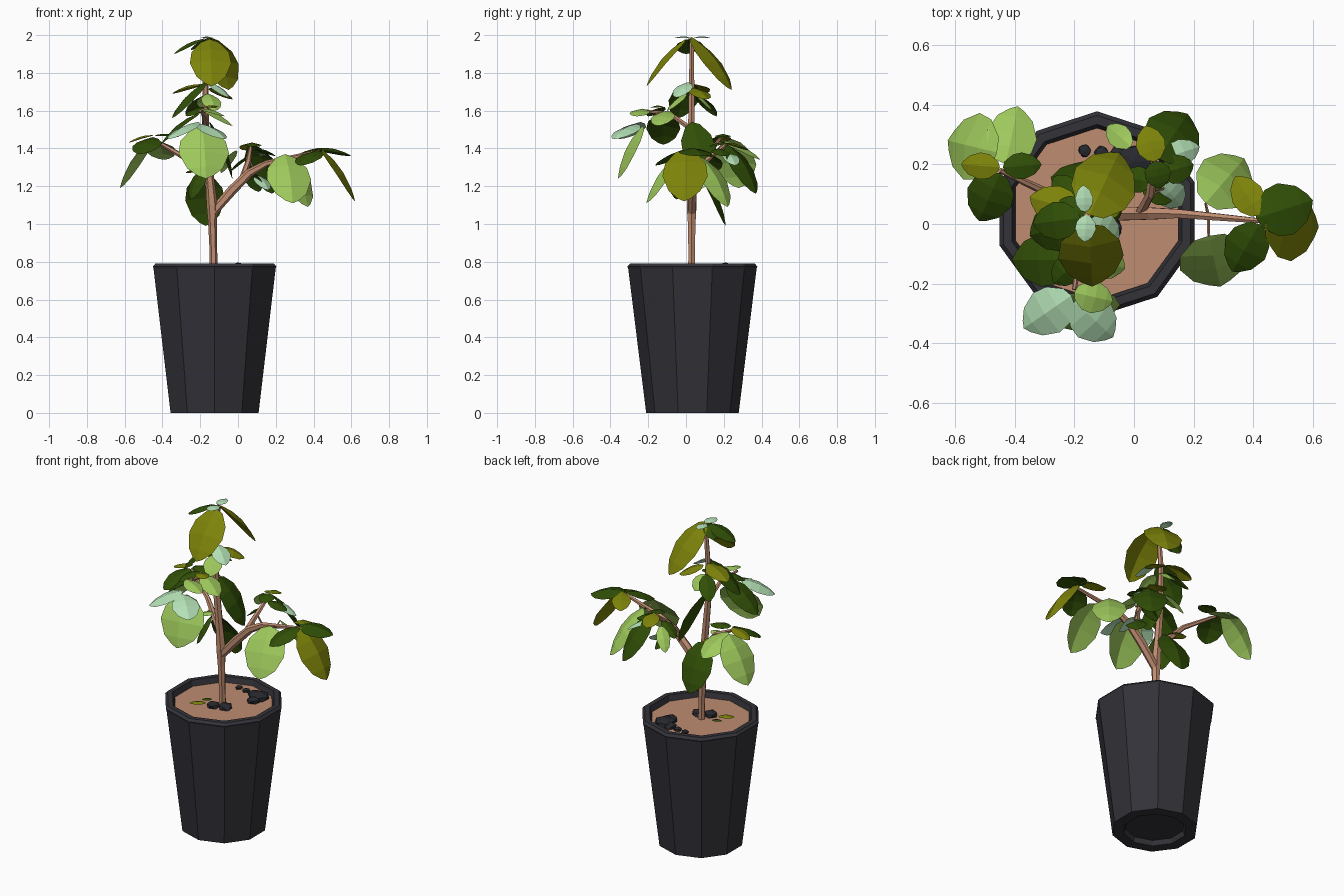
import bpy, bmesh, math, random
from mathutils import Vector, Matrix

random.seed(4)


def mat(name, hexcode):
    lin = [(int(hexcode[i:i + 2], 16) / 255) ** 2.2 for i in (0, 2, 4)]
    m = bpy.data.materials.new(name)
    m.diffuse_color = (*lin, 1)
    return m


DARK, OLIVE = mat("dark green", "34500f"), mat("olive", "7c8212")
LIGHT, PALE = mat("light green", "9cc75c"), mat("pale green", "b2dfb4")
BROWN, POT = mat("brown", "bd8b70"), mat("charcoal", "36353b")
ROCK = mat("rock grey", "2c2d33")


def finish(bm, name, material):
    me = bpy.data.meshes.new(name)
    bm.to_mesh(me)
    bm.free()
    ob = bpy.data.objects.new(name, me)
    me.materials.append(material)
    bpy.context.collection.objects.link(ob)
    return ob


def skin(bm, rings, caps=True):
    """Bridge equal vertex rings with quads and close the ends."""
    vs = [[bm.verts.new(p) for p in r] for r in rings]
    n = len(vs[0])
    for a, b in zip(vs, vs[1:]):
        for i in range(n):
            bm.faces.new((a[i], a[(i + 1) % n], b[(i + 1) % n], b[i]))
    if caps:
        bm.faces.new(vs[0][::-1])
        bm.faces.new(vs[-1])
    bmesh.ops.recalc_face_normals(bm, faces=bm.faces)


CX, CY = -0.124, 0.034


def ring(r, z, n=10):
    return [(CX + r * math.cos(math.pi / 2 + 2 * math.pi * i / n),
             CY + r * math.sin(math.pi / 2 + 2 * math.pi * i / n), z) for i in range(n)]


def branch(name, pts, sides=6):
    """Tapered tube; each point is x, y, z, radius."""
    P = [Vector(p[:3]) for p in pts]
    rings = []
    for i, p in enumerate(P):
        d = (P[min(i + 1, len(P) - 1)] - P[max(i - 1, 0)]).normalized()
        q = Vector((0, 0, 1)).rotation_difference(d)
        rings.append([p + q @ Vector((pts[i][3] * math.cos(a), pts[i][3] * math.sin(a), 0))
                      for a in (2 * math.pi * k / sides for k in range(sides))])
    bm = bmesh.new()
    skin(bm, rings)
    finish(bm, name, BROWN)


PROFILE = [(0.06, 0.22), (0.28, 0.45), (0.52, 0.5), (0.8, 0.35), (0.94, 0.15)]


def leaf(name, base, tip, width, material, roll=0.0):
    """Arched leaf folded along its midrib; roll turns it about its length."""
    a, b = Vector(base), Vector(tip)
    d = b - a
    side = Matrix.Rotation(roll, 3, d) @ d.cross(Vector((0, 0, 1))).normalized()
    n = side.cross(d).normalized()
    L = d.length
    bm = bmesh.new()
    start, end = bm.verts.new(a), bm.verts.new(b)
    rows = []
    for t, w in PROFILE:
        c = a + d * t + n * (0.36 * L * t * (1 - t))
        off = side * (w * width)
        drop = n * (w * width * 0.25)
        rows.append([bm.verts.new(p) for p in (c - off - drop, c, c + off - drop)])
    for k in (0, 1):
        bm.faces.new((start, rows[0][k + 1], rows[0][k]))
        for r, s in zip(rows, rows[1:]):
            bm.faces.new((r[k], r[k + 1], s[k + 1], s[k]))
        bm.faces.new((rows[-1][k], rows[-1][k + 1], end))
    bmesh.ops.recalc_face_normals(bm, faces=bm.faces)
    finish(bm, name, material)


# pot with hollow foot and inset rim
bm = bmesh.new()
skin(bm, [ring(0.17, 0.03), ring(0.18, 0), ring(0.245, 0), ring(0.34, 0.765), ring(0.344, 0.775),
          ring(0.33, 0.79), ring(0.3, 0.79), ring(0.285, 0.74)])
finish(bm, "pot", POT)

# soil
bm = bmesh.new()
skin(bm, [ring(0.28, 0.735), ring(0.288, 0.757)])
finish(bm, "soil", BROWN)

# rocks on the soil
for x, y, r in ((0.0, 0.21, 0.068), (0.0, 0.15, 0.045), (-0.165, 0.245, 0.024), (-0.11, 0.24, 0.026),
                (-0.15, -0.03, 0.045), (-0.08, -0.01, 0.047), (-0.05, 0.23, 0.04)):
    bm = bmesh.new()
    bmesh.ops.create_icosphere(bm, subdivisions=1, radius=r)
    for v in bm.verts:
        v.co = Vector((v.co.x, v.co.y, v.co.z * 0.5)) * random.uniform(0.85, 1.1) + Vector((x, y, 0.765))
    finish(bm, "rock", ROCK)

# trunk and branches
branch("trunk", [(-0.128, 0.03, 0.74, 0.022), (-0.13, 0.03, 0.85, 0.02), (-0.135, 0.03, 1.0, 0.023),
                 (-0.137, 0.03, 1.1, 0.03), (-0.15, 0.03, 1.25, 0.023), (-0.172, 0.028, 1.5, 0.02),
                 (-0.172, 0.03, 1.75, 0.016), (-0.155, 0.03, 1.98, 0.012)])
branch("right_branch", [(-0.135, 0.03, 1.06, 0.024), (-0.03, 0.035, 1.18, 0.026), (0.06, 0.035, 1.27, 0.023),
                        (0.15, 0.035, 1.32, 0.017), (0.43, 0.01, 1.385, 0.009)])
branch("back_branch", [(0.02, 0.035, 1.23, 0.018), (0.055, 0.1, 1.33, 0.016), (0.07, 0.21, 1.42, 0.009)])
branch("left_branch", [(-0.145, 0.03, 1.2, 0.02), (-0.28, 0.1, 1.35, 0.015), (-0.45, 0.18, 1.45, 0.009)])
branch("front_branch", [(-0.17, 0.03, 1.5, 0.015), (-0.18, -0.08, 1.58, 0.013), (-0.2, -0.22, 1.6, 0.008)])
for s, e in (((0.25, 0.025, 1.34), (0.24, 0.07, 1.36)), ((0.25, 0.025, 1.34), (0.25, -0.04, 1.36)),
             ((-0.15, 0.03, 1.2), (-0.18, 0.08, 1.27)), ((0.06, 0.1, 1.34), (0.1, 0.12, 1.25))):
    branch("leaf_stem", [(*s, 0.006), (*e, 0.004)], 4)

# leaves of each cluster: base, tip, width, colour, optional roll
TOP = [((-0.15, 0.0, 1.98), (-0.14, -0.21, 1.73), 0.22, OLIVE),
       ((-0.15, 0.03, 1.99), (-0.05, 0.24, 1.71), 0.22, OLIVE),
       ((-0.18, 0.02, 1.98), (-0.34, -0.0, 1.9), 0.13, DARK),
       ((-0.16, 0.03, 1.98), (-0.25, 0.08, 1.92), 0.08, DARK),
       ((-0.165, 0.04, 1.985), (-0.17, 0.13, 1.985), 0.06, PALE),
       ((-0.16, 0.03, 1.985), (-0.165, -0.06, 1.985), 0.07, PALE)]
MIDDLE = [((-0.18, 0.04, 1.74), (-0.35, 0.09, 1.69), 0.13, OLIVE),
          ((-0.17, 0.02, 1.75), (-0.35, -0.04, 1.56), 0.17, DARK),
          ((-0.15, 0.04, 1.72), (-0.03, 0.11, 1.66), 0.12, OLIVE),
          ((-0.15, 0.01, 1.75), (-0.05, -0.05, 1.67), 0.11, PALE),
          ((-0.16, 0.0, 1.69), (-0.12, -0.1, 1.6), 0.11, LIGHT),
          ((-0.17, 0.06, 1.68), (-0.16, 0.14, 1.6), 0.11, LIGHT),
          ((-0.18, 0.06, 1.68), (-0.27, 0.16, 1.57), 0.1, DARK),
          ((-0.15, 0.03, 1.54), (-0.03, 0.11, 1.24), 0.18, DARK, 0.5)]
FRONT = [((-0.21, -0.24, 1.54), (-0.37, -0.35, 1.45), 0.16, PALE),
         ((-0.2, -0.26, 1.53), (-0.07, -0.38, 1.45), 0.16, PALE),
         ((-0.19, -0.23, 1.52), (-0.17, -0.36, 1.24), 0.27, LIGHT),
         ((-0.2, -0.23, 1.61), (-0.07, -0.26, 1.57), 0.11, LIGHT),
         ((-0.2, -0.12, 1.59), (-0.41, -0.12, 1.42), 0.18, DARK),
         ((-0.19, -0.12, 1.62), (-0.27, -0.2, 1.57), 0.1, DARK),
         ((-0.17, -0.1, 1.6), (-0.03, -0.15, 1.52), 0.13, LIGHT),
         ((-0.18, -0.13, 1.62), (-0.1, -0.17, 1.62), 0.08, OLIVE)]
LEFT = [((-0.46, 0.24, 1.45), (-0.625, 0.28, 1.19), 0.23, LIGHT),
        ((-0.43, 0.2, 1.44), (-0.39, 0.395, 1.34), 0.17, LIGHT),
        ((-0.45, 0.19, 1.47), (-0.58, 0.2, 1.43), 0.09, OLIVE),
        ((-0.44, 0.19, 1.47), (-0.31, 0.2, 1.46), 0.09, DARK),
        ((-0.45, 0.17, 1.46), (-0.52, 0.01, 1.37), 0.16, DARK),
        ((-0.18, 0.08, 1.27), (-0.17, 0.21, 0.99), 0.21, DARK),
        ((-0.18, 0.0, 1.3), (-0.25, -0.05, 1.13), 0.14, DARK),
        ((-0.18, 0.01, 1.31), (-0.26, 0.0, 1.3), 0.07, LIGHT),
        ((-0.2, 0.06, 1.29), (-0.27, 0.14, 1.27), 0.08, OLIVE)]
RIGHT = [((0.44, 0.0, 1.4), (0.62, -0.01, 1.12), 0.24, OLIVE),
         ((0.41, 0.02, 1.4), (0.6, 0.08, 1.36), 0.18, DARK),
         ((0.42, 0.0, 1.39), (0.33, -0.16, 1.31), 0.15, DARK),
         ((0.42, 0.03, 1.4), (0.34, 0.16, 1.35), 0.11, OLIVE),
         ((0.25, -0.04, 1.37), (0.29, -0.21, 1.11), 0.24, LIGHT),
         ((0.24, 0.07, 1.36), (0.37, 0.22, 1.09), 0.2, LIGHT)]
BACK = [((0.08, 0.22, 1.42), (0.18, 0.37, 1.16), 0.2, DARK),
        ((-0.01, 0.26, 1.39), (-0.09, 0.33, 1.27), 0.08, LIGHT),
        ((0.1, 0.22, 1.38), (0.22, 0.26, 1.31), 0.09, PALE),
        ((0.07, 0.21, 1.43), (0.04, 0.33, 1.39), 0.1, OLIVE),
        ((0.07, 0.21, 1.43), (0.09, 0.12, 1.41), 0.09, DARK),
        ((0.09, 0.17, 1.4), (0.2, 0.2, 1.36), 0.1, DARK),
        ((0.1, 0.13, 1.26), (0.16, 0.06, 1.18), 0.1, PALE),
        ((0.06, 0.14, 1.36), (-0.04, 0.16, 1.28), 0.09, DARK),
        ((0.05, 0.08, 1.29), (0.11, 0.15, 1.17), 0.12, DARK)]
# fallen leaves on the soil
FALLEN = [((-0.2, -0.03, 0.765), (-0.28, -0.08, 0.762), 0.05, OLIVE),
          ((-0.2, 0.03, 0.765), (-0.25, 0.0, 0.762), 0.035, DARK)]
for group, leaves in (("top", TOP), ("middle", MIDDLE), ("front", FRONT), ("left", LEFT),
                      ("right", RIGHT), ("back", BACK), ("fallen", FALLEN)):
    for args in leaves:
        leaf(group + "_leaf", *args)
